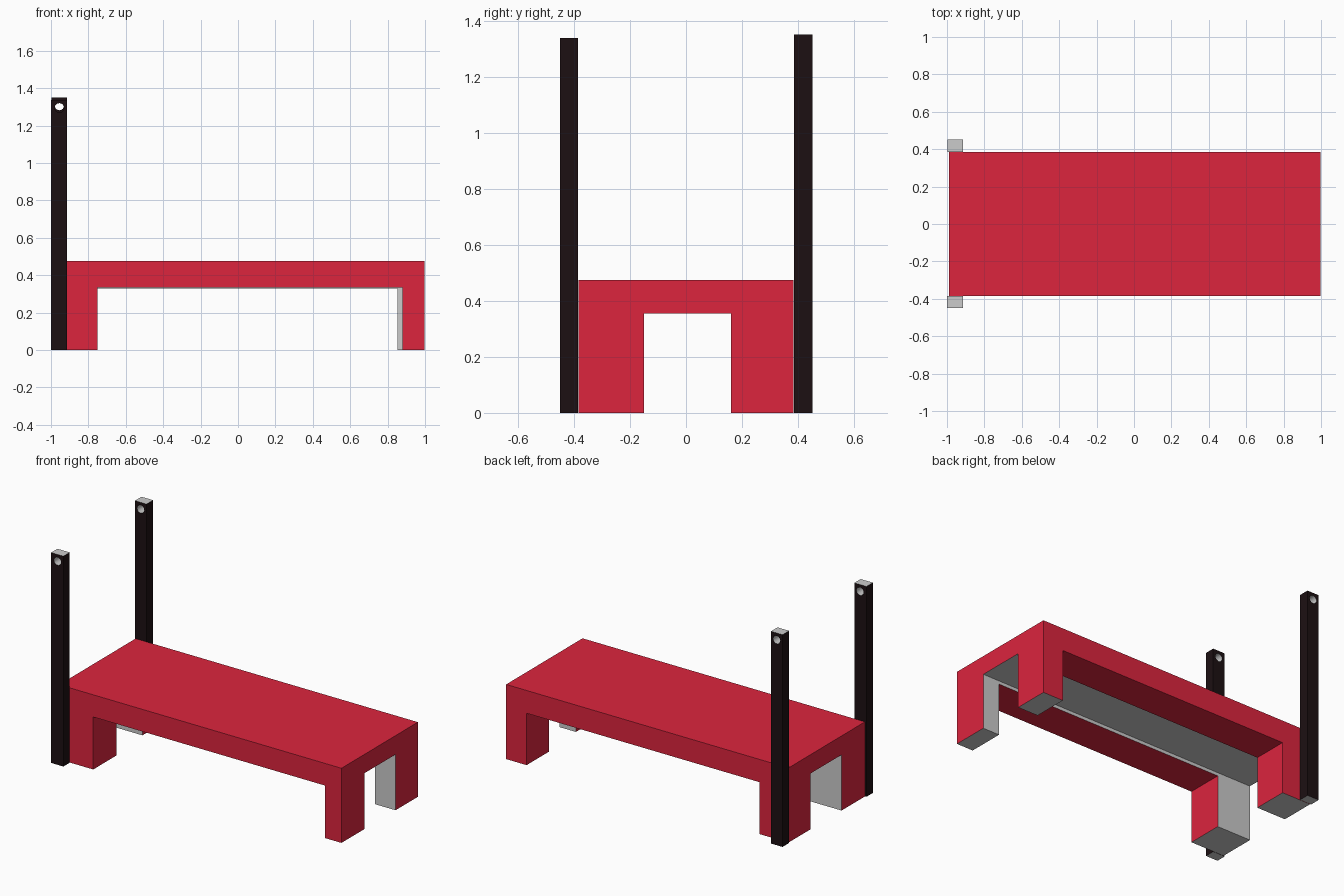
import bpy, bmesh, math
from mathutils import Matrix

if "Cube" in bpy.data.objects:
    bpy.data.objects.remove(bpy.data.objects["Cube"])


def material(name, rgb):
    m = bpy.data.materials.new(name)
    m.diffuse_color = (*rgb, 1)
    m.use_nodes = True
    m.node_tree.nodes["Principled BSDF"].inputs["Base Color"].default_value = m.diffuse_color
    return m


RED = material("red_paint", (0.716, 0.018, 0.048))
DARK = material("dark_wood", (0.012, 0.005, 0.006))


def obj_from(bm, name):
    me = bpy.data.meshes.new(name)
    bm.to_mesh(me)
    bm.free()
    ob = bpy.data.objects.new(name, me)
    bpy.context.collection.objects.link(ob)
    return ob


def box(name, x, y, z):
    bm = bmesh.new()
    bmesh.ops.create_cube(bm, size=1)
    for v in bm.verts:
        v.co = [lo + (c + 0.5) * (hi - lo) for c, (lo, hi) in zip(v.co, (x, y, z))]
    return obj_from(bm, name)


def cylinder_y(name, x, y, z, r, length):
    bm = bmesh.new()
    m = Matrix.Translation((x, y, z)) @ Matrix.Rotation(math.pi / 2, 4, 'X')
    bmesh.ops.create_cone(bm, cap_ends=True, segments=24, radius1=r, radius2=r,
                          depth=length, matrix=m)
    return obj_from(bm, name)


def cut(ob, cutters):
    for c in cutters:
        c.hide_render = True
        mod = ob.modifiers.new("cut", 'BOOLEAN')
        mod.operation, mod.solver, mod.object = 'DIFFERENCE', 'EXACT', c
    dg = bpy.context.evaluated_depsgraph_get()
    me = bpy.data.meshes.new_from_object(ob.evaluated_get(dg))
    ob.modifiers.clear()
    ob.data = me
    for c in cutters:
        bpy.data.objects.remove(c)


def paint(ob, mat, is_painted):
    # slot 0 stays bare grey, slot 1 carries the colour
    ob.data.materials.clear()
    ob.data.materials.append(None)
    ob.data.materials.append(mat)
    for p in ob.data.polygons:
        p.material_index = int(is_painted(p.center, p.normal))


# bench block: one channel along its length, one opening in each long side
bench = box("bench", (-0.99, 0.997), (-0.384, 0.384), (0, 0.475))
cut(bench, [
    box("channel_cutter", (-2, 2), (-0.15, 0.16), (-1, 0.355)),
    box("front_cutter", (-0.75, 0.88), (-1, -0.1), (-1, 0.334)),
    box("back_cutter", (-0.785, 0.853), (0.1, 1), (-1, 0.33)),
])


def bench_red(c, n):
    foot = c.z < 0.01
    channel_wall = abs(n.y) > 0.5 and abs(c.y) < 0.2
    channel_roof = n.z < -0.5 and c.z > 0.345
    return not (foot or channel_wall or channel_roof)


paint(bench, RED, bench_red)

# upright posts with a hole near the top
for name, x, y, top in (("front_post", (-1.0, -0.914), (-0.45, -0.386), 1.338),
                        ("back_post", (-0.996, -0.914), (0.386, 0.452), 1.35)):
    post = box(name, x, y, (0, top))
    cut(post, [cylinder_y("hole_cutter", -0.955, sum(y) / 2, top - 0.043, 0.025, 0.3)])
    paint(post, DARK, lambda c, n: abs(n.y) > 0.5 or
          (abs(n.x) > 0.9 and abs(c.x + 0.955) > 0.03))
